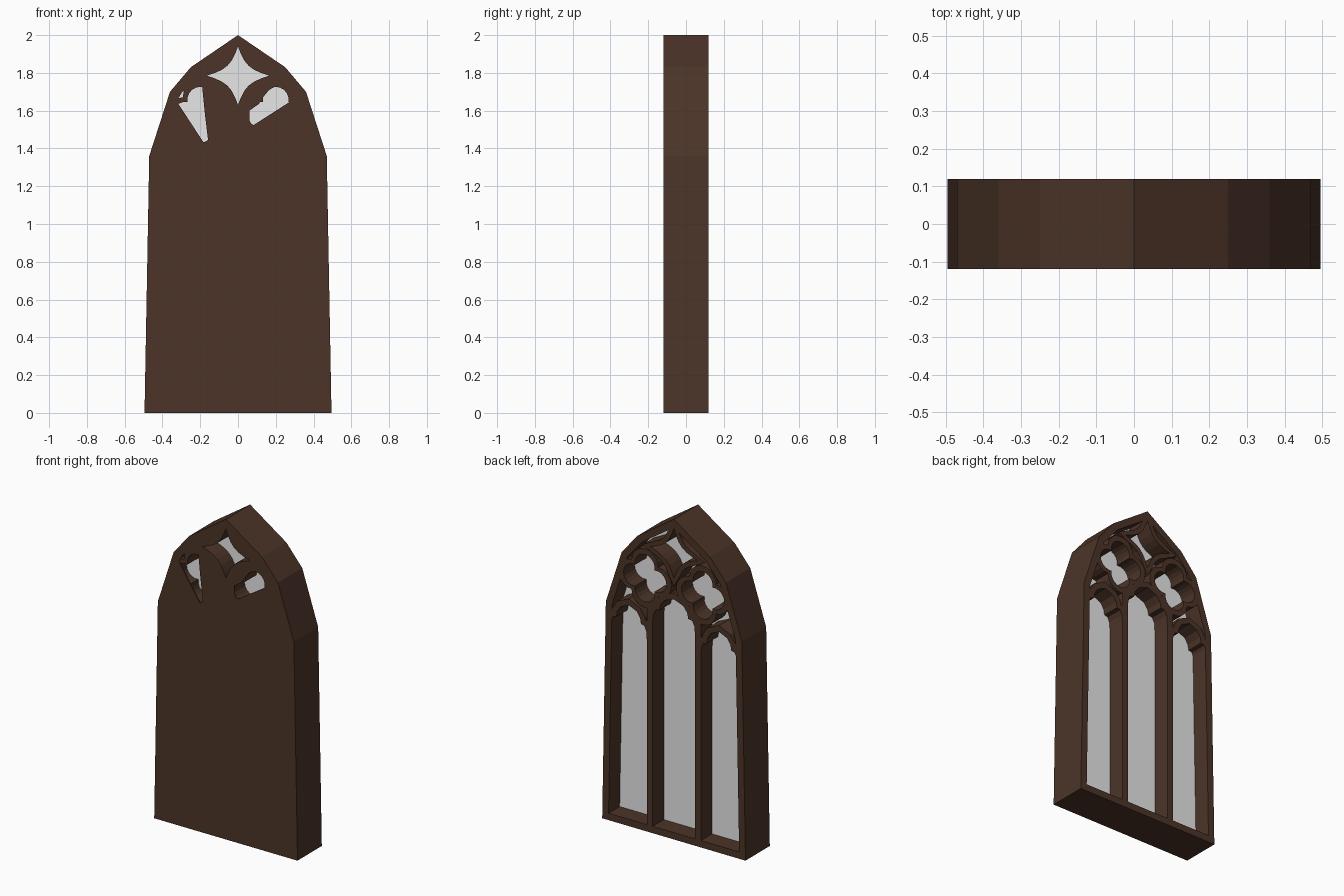
import bpy, math
from mathutils import Vector

if "Cube" in bpy.data.objects:
    bpy.data.objects.remove(bpy.data.objects["Cube"])


def material(name, rgb):
    m = bpy.data.materials.new(name)
    m.diffuse_color = (*rgb, 1)
    m.use_nodes = True
    m.node_tree.nodes["Principled BSDF"].inputs["Base Color"].default_value = m.diffuse_color
    return m


WOOD = material("dark_brown", (0.072, 0.034, 0.021))
GLASS = material("pale_glass", (0.8, 0.8, 0.8))


def plate(name, loops, y0, y1, mat):
    """Flat (x, z) loops, inner loops are holes, extruded from y0 to y1."""
    cu = bpy.data.curves.new(name, 'CURVE')
    cu.dimensions = '2D'
    cu.fill_mode = 'BOTH'
    cu.extrude = (y1 - y0) / 2
    for pts in loops:
        sp = cu.splines.new('POLY')
        sp.points.add(len(pts) - 1)
        for p, (x, z) in zip(sp.points, pts):
            p.co = (x, z, 0, 1)
        sp.use_cyclic_u = True
    tmp = bpy.data.objects.new(name + "_tmp", cu)
    bpy.context.collection.objects.link(tmp)
    bpy.context.view_layer.update()
    dg = bpy.context.evaluated_depsgraph_get()
    me = bpy.data.meshes.new_from_object(tmp.evaluated_get(dg))
    bpy.data.objects.remove(tmp)
    ob = bpy.data.objects.new(name, me)
    ob.rotation_euler = (math.pi / 2, 0, 0)
    ob.location.y = (y0 + y1) / 2
    me.materials.clear()
    me.materials.append(mat)
    for f in me.polygons:
        f.use_smooth = False
    bpy.context.collection.objects.link(ob)
    return ob


def offset(pts, d, closed=True):
    """Mitred offset to the right of the walking direction."""
    out, n = [], len(pts)
    for i in range(n):
        p = Vector(pts[i])
        a = p - Vector(pts[i - 1]) if (closed or i > 0) else None
        b = Vector(pts[(i + 1) % n]) - p if (closed or i < n - 1) else None
        a = (a or b).normalized()
        b = (b or a).normalized()
        na, nb = Vector((a.y, -a.x)), Vector((b.y, -b.x))
        m = (na + nb).normalized()
        out.append(tuple(p + m * d / max(m.dot(na), 0.6)))
    return out


def mirror(pts):
    return [(-x, z) for x, z in pts]


# outer frame
half = [(0.495, 0), (0.47, 1.36), (0.36, 1.70), (0.25, 1.83)]
outline = half + [(0, 2.0)] + mirror(half)[::-1]
inner = offset(outline, -0.043)
plate("frame", [outline, inner], -0.12, 0.12, WOOD)

# glass sheet inside
plate("glass", [offset(outline, -0.02)], -0.01, 0.01, GLASS)

# four pointed star ring at the top
q = [(1, 0), (0.75, 0.09), (0.52, 0.2), (0.34, 0.34), (0.2, 0.52), (0.09, 0.75)]
star = []
for k in range(4):
    c, s = round(math.cos(k * math.pi / 2)), round(math.sin(k * math.pi / 2))
    star += [(0.165 * (c * x - s * z), 1.785 + 0.155 * (s * x + c * z)) for x, z in q]
plate("star_tracery", [offset(star, 0.03), star], -0.118, 0.12, WOOD)


# quatrefoil rings
def foil(cx, cz, grow=0):
    d, r, pts = 0.08, 0.068, []
    for k in range(4):
        for i in range(10):
            t = math.radians(-45 + 9 * i)
            rho = d * math.cos(t) + math.sqrt(r * r - (d * math.sin(t)) ** 2) + grow
            a = t + k * math.pi / 2
            pts.append((cx + rho * math.cos(a), cz + rho * math.sin(a)))
    return pts


for s, side in ((1, "right"), (-1, "left")):
    plate("quatrefoil_" + side, [foil(0.2 * s, 1.578, 0.036), foil(0.2 * s, 1.578)],
          -0.118, 0.12, WOOD)
    # mullions
    plate("mullion_" + side, [[(0.146 * s, 0.02), (0.187 * s, 0.02),
                               (0.187 * s, 1.42), (0.146 * s, 1.42)]], -0.118, 0.12, WOOD)

# cusped lancet heads
prof = [(1, 0), (0.97, 0.05), (0.86, 0.08), (0.68, 0.085), (0.63, 0.12), (0.45, 0.155)]
for name, cx, w, z0 in (("left", -0.312, 0.125, 1.2), ("middle", 0, 0.146, 1.32),
                        ("right", 0.312, 0.125, 1.2)):
    path = prof + [(0, 0.18)] + mirror(prof)[::-1]
    path = [(cx + w * x, z0 + z) for x, z in path]
    plate("lancet_head_" + name, [path + offset(path, 0.036, False)[::-1]],
          -0.118, 0.12, WOOD)

# closed front panel with its three openings
left_hole = [(-0.325, 1.65), (-0.295, 1.70), (-0.25, 1.727), (-0.19, 1.73), (-0.175, 1.58),
             (-0.158, 1.44), (-0.165, 1.425), (-0.178, 1.425)]
right_hole = [(0.06, 1.60), (0.06, 1.535), (0.08, 1.522), (0.298, 1.662), (0.275, 1.71),
              (0.24, 1.73), (0.20, 1.73), (0.165, 1.71), (0.13, 1.668), (0.11, 1.635)]
plate("front_panel", [outline, star, left_hole, right_hole], -0.12, -0.114, WOOD)
